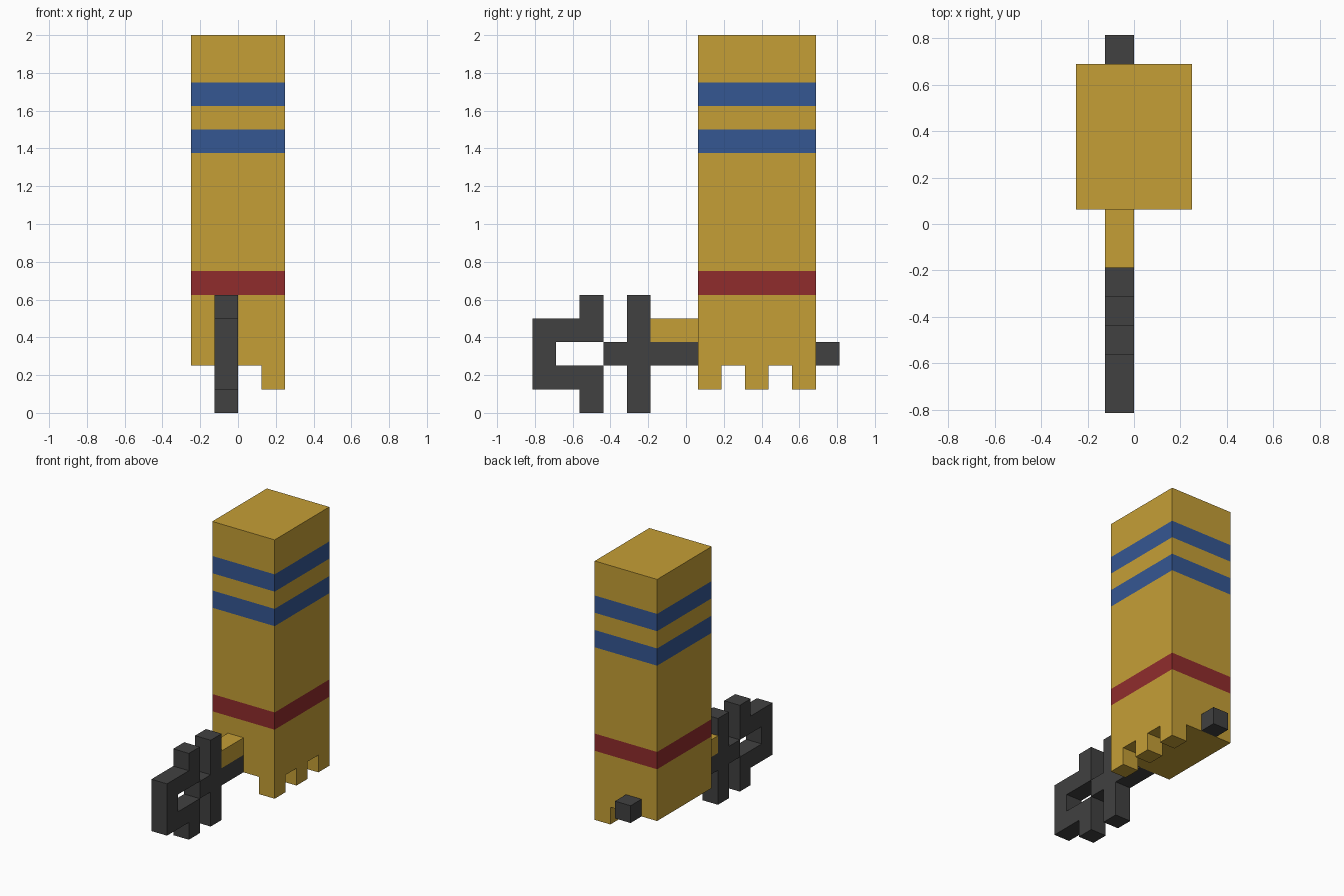
import bpy, bmesh
from mathutils import Vector

if "Cube" in bpy.data.objects:
    bpy.data.objects.remove(bpy.data.objects["Cube"])

U = 0.125          # size of one grid block
Y0 = -0.8125       # front end of the model


def srgb(*rgb):
    return [((c / 255 + 0.055) / 1.055) ** 2.4 for c in rgb] + [1.0]


def material(name, *rgb):
    m = bpy.data.materials.new(name)
    m.diffuse_color = srgb(*rgb)
    m.use_nodes = True
    m.node_tree.nodes["Principled BSDF"].inputs["Base Color"].default_value = m.diffuse_color
    return m


gold = material("gold", 197, 159, 54)
blue = material("blue", 53, 87, 146)
red = material("red", 144, 44, 44)
dark = material("dark_grey", 65, 65, 65)


def pos(x, y, z):
    """Grid block coordinates to model space."""
    return Vector((x * U, Y0 + y * U, z * U))


def finish(name, bm, mats):
    bmesh.ops.recalc_face_normals(bm, faces=bm.faces)
    me = bpy.data.meshes.new(name)
    bm.to_mesh(me)
    bm.free()
    for m in mats:
        me.materials.append(m)
    ob = bpy.data.objects.new(name, me)
    bpy.context.collection.objects.link(ob)
    return ob


def side_profile(bm, points, x0, x1):
    """Extrude a (y, z) outline across x."""
    face = bm.faces.new([bm.verts.new(pos(x0, y, z)) for y, z in points])
    new = bmesh.ops.extrude_face_region(bm, geom=[face])["geom"]
    verts = [v for v in new if isinstance(v, bmesh.types.BMVert)]
    bmesh.ops.translate(bm, verts=verts, vec=((x1 - x0) * U, 0, 0))


def slab(name, points, mat, x0=-1, x1=0):
    bm = bmesh.new()
    side_profile(bm, points, x0, x1)
    return finish(name, bm, [mat])


def rect(y0, y1, z0, z1):
    return [(y0, z0), (y1, z0), (y1, z1), (y0, z1)]


def mirrored(lower):
    """Complete an outline by mirroring its lower half in z."""
    return lower + [(y, 5 - z) for y, z in reversed(lower)]


# Tower body: cut at the stripe edges and tooth edges
bm = bmesh.new()
side_profile(bm, rect(7, 12, 2, 16), -2, 2)
cuts = [((0, 0, 1), pos(0, 0, z)) for z in (5, 6, 11, 12, 13, 14)]
cuts += [((0, 1, 0), pos(0, y, 0)) for y in (8, 9, 10, 11)]
cuts += [((1, 0, 0), pos(1, 0, 0))]
for normal, point in cuts:
    bmesh.ops.bisect_plane(bm, geom=bm.verts[:] + bm.edges[:] + bm.faces[:],
                           plane_co=point, plane_no=normal)

# Teeth: pull down every other block along the right lower edge
teeth = []
for f in bm.faces:
    c = f.calc_center_median()
    row = int((c.y - Y0) / U)
    if abs(c.z - 2 * U) < 1e-4 and c.x > U and row in (7, 9, 11):
        teeth.append(f)
for f in bmesh.ops.extrude_discrete_faces(bm, faces=teeth)["faces"]:
    bmesh.ops.translate(bm, verts=f.verts[:], vec=(0, 0, -U))

# Stripes by height
for f in bm.faces:
    h = f.calc_center_median().z / U
    f.material_index = 2 if 5 < h < 6 else 1 if 11 < h < 12 or 13 < h < 14 else 0
bmesh.ops.remove_doubles(bm, verts=bm.verts, dist=1e-5)
bmesh.ops.recalc_face_normals(bm, faces=bm.faces)
bmesh.ops.dissolve_limit(bm, angle_limit=0.01, verts=bm.verts, edges=bm.edges,
                         delimit={'MATERIAL'})
finish("tower_body", bm, [gold, blue, red])

# Forked front bracket, cross-shaped shaft, gold lug and rear pin
slab("front_bracket", mirrored([(0, 1), (2, 1), (2, 0), (3, 0), (3, 2), (1, 2)]), dark)
slab("cross_shaft", mirrored([(3, 2), (4, 2), (4, 0), (5, 0), (5, 2), (7, 2)]), dark)
slab("shaft_lug", rect(5, 7, 3, 4), gold)
slab("rear_pin", rect(12, 13, 2, 3), dark)
